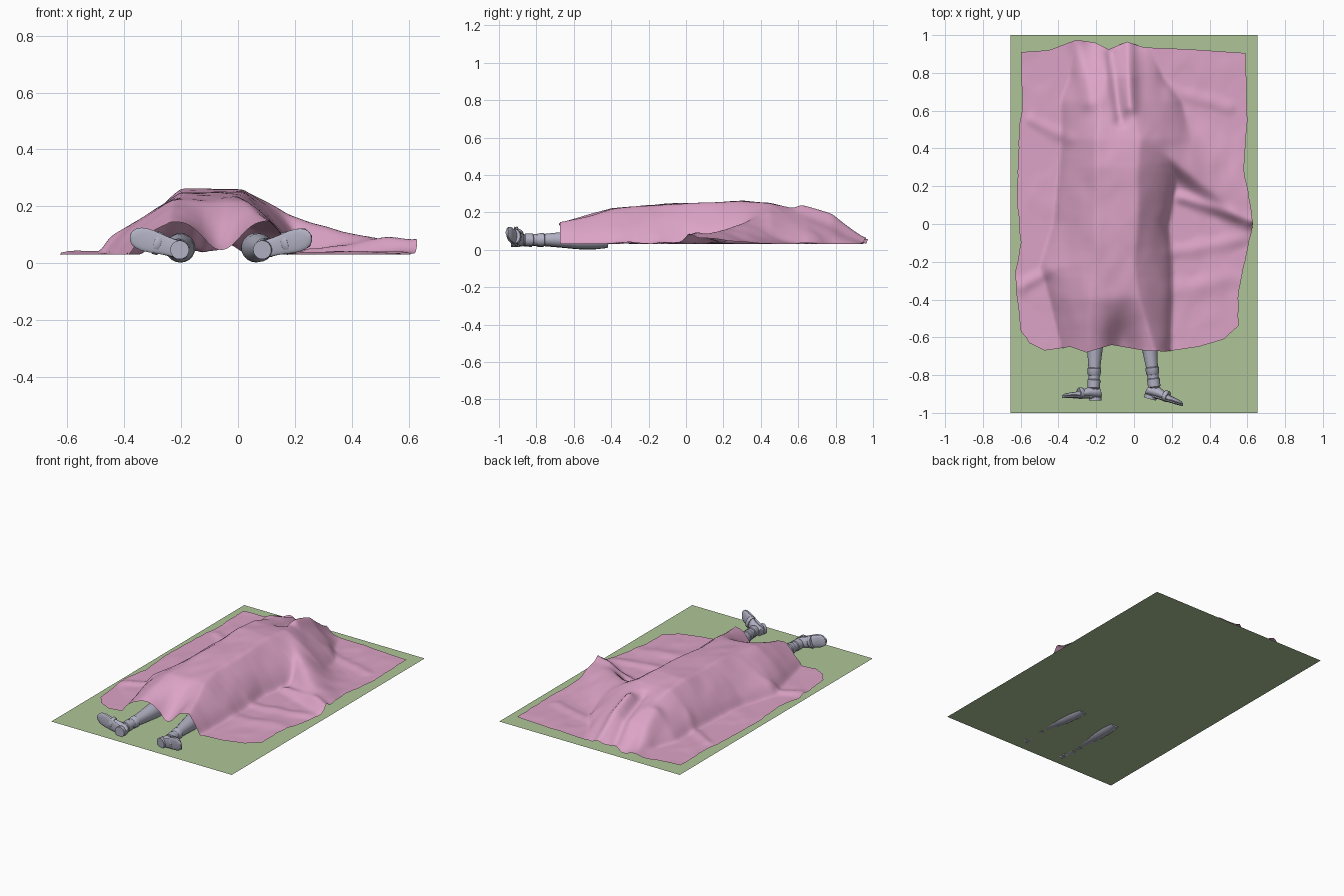
import bpy, bmesh, math
from mathutils import Vector, Matrix, noise

cube = bpy.data.objects.get("Cube")
if cube:
    bpy.data.objects.remove(cube, do_unlink=True)


def material(name, rgb):
    m = bpy.data.materials.new(name)
    m.use_nodes = True
    m.diffuse_color = (*rgb, 1)
    m.node_tree.nodes["Principled BSDF"].inputs["Base Color"].default_value = (*rgb, 1)
    return m


GREEN = material("grass green", (0.42, 0.56, 0.31))
PINK = material("sheet pink", (0.72, 0.37, 0.57))
GREY = material("lavender grey", (0.44, 0.44, 0.55))


def finish(name, bm, mat, angle=40):
    mesh = bpy.data.meshes.new(name)
    bm.to_mesh(mesh)
    bm.free()
    mesh.materials.append(mat)
    ob = bpy.data.objects.new(name, mesh)
    bpy.context.collection.objects.link(ob)
    bpy.ops.object.select_all(action="DESELECT")
    ob.select_set(True)
    bpy.context.view_layer.objects.active = ob
    bpy.ops.object.shade_smooth_by_angle(angle=math.radians(angle))
    return ob


def smooth(a, b, v):
    t = min(1, max(0, (v - a) / (b - a)))
    return t * t * (3 - 2 * t)


def along(rows, v):
    """Smooth interpolation through rows of (key, values...)."""
    if v <= rows[0][0]:
        return rows[0][1:]
    for a, b in zip(rows, rows[1:]):
        if v <= b[0]:
            t = (v - a[0]) / (b[0] - a[0])
            return [p + (q - p) * t for p, q in zip(a[1:], b[1:])]
    return rows[-1][1:]


# Ground
bm = bmesh.new()
bmesh.ops.create_grid(bm, x_segments=1, y_segments=1, size=1,
                      matrix=Matrix.Translation((0, 0, 0.02)) @ Matrix.Diagonal((0.655, 1, 1, 1)))
finish("ground", bm, GREEN)

# Sheet: y, left foot of slope, left crest, crest height, right crest, right foot
BODY = [(-0.70, -0.37, -0.24, 0.155, 0.12, 0.19),
        (-0.40, -0.44, -0.23, 0.235, 0.03, 0.20),
        (-0.22, -0.49, -0.20, 0.250, 0.00, 0.20),
        (0.00, -0.42, -0.20, 0.262, 0.02, 0.18),
        (0.30, -0.39, -0.20, 0.275, 0.02, 0.24),
        (0.45, -0.38, -0.20, 0.262, 0.03, 0.30),
        (0.65, -0.38, -0.17, 0.215, -0.02, 0.25),
        (0.78, -0.33, -0.15, 0.180, -0.03, 0.15),
        (0.96, -0.30, -0.12, 0.035, -0.03, 0.08)]
# Folds: start, end, height, width
FOLDS = [((-0.02, 0.62), (-0.03, 0.96), 0.03, 0.035),
         ((-0.07, 0.55), (-0.12, 0.90), -0.035, 0.03),
         ((-0.24, 0.65), (-0.30, 0.97), 0.03, 0.05),
         ((0.25, 0.14), (0.62, 0.02), 0.025, 0.03),
         ((0.20, 0.70), (0.50, 0.62), 0.012, 0.04),
         ((-0.34, 0.45), (-0.55, 0.55), 0.012, 0.03),
         ((-0.45, -0.25), (-0.60, -0.33), 0.015, 0.03),
         ((0.20, -0.35), (0.55, -0.28), 0.010, 0.05),
         ((0.20, -0.15), (0.58, -0.08), 0.012, 0.04)]
FLAT = 0.03


def segment(p, a, b):
    """Fraction along a segment and signed distance from it."""
    a, b = Vector(a), Vector(b)
    d = b - a
    t = min(1, max(0, (p - a).dot(d) / d.length_squared))
    off = p - (a + d * t)
    side = 1 if d.x * off.y - d.y * off.x > 0 else -1
    return t, side * off.length


def height(x, y):
    lf, lc, top, rc, rf = along(BODY, y)
    t = (x - lf) / (lc - lf) if x < lc else (rf - x) / (rf - rc) if x > rc else 1
    t = min(1, max(0, t))
    h = (top - FLAT) * (t ** 0.62)
    # sheet sags between the legs
    h -= 0.115 * math.exp(-((x + 0.06) / 0.085) ** 2) * smooth(-0.36, -0.67, y)
    # outstretched arm, gentle behind and steep in front
    p = Vector((x, y))
    t, d = segment(p, (0.06, 0.46), (0.60, 0.03))
    arm = (0.19 - 0.145 * t ** 0.75) * math.exp(-(d / (0.15 if d > 0 else 0.065)) ** 2)
    k = 0.03
    h = 0.5 * (h + arm + math.sqrt((h - arm) ** 2 + k * k)) - k / 2
    for a, b, size, width in FOLDS:
        d = segment(p, a, b)[1]
        h += size * math.exp(-(d / width) ** 2)
    ripple = noise.noise(Vector((x * 6, y * 4, 1))) + 0.5 * noise.noise(Vector((x * 13, y * 9, 4)))
    return FLAT + max(0, h + ripple * 0.008)


FRONT = [(-0.60, -0.57), (-0.56, -0.63), (-0.47, -0.67), (-0.33, -0.65), (-0.24, -0.68),
         (-0.10, -0.64), (0.08, -0.67), (0.20, -0.675), (0.38, -0.65), (0.52, -0.61), (0.60, -0.54)]
BACK = [(-0.60, 0.91), (-0.45, 0.92), (-0.30, 0.975), (-0.20, 0.96), (-0.13, 0.925),
        (-0.03, 0.965), (0.06, 0.935), (0.30, 0.925), (0.60, 0.905)]
LEFT = [(-0.60, -0.595), (-0.28, -0.63), (-0.10, -0.60), (0.15, -0.62), (0.45, -0.61), (0.65, -0.59), (0.92, -0.60)]
RIGHT = [(-0.60, 0.55), (-0.35, 0.555), (0.00, 0.63), (0.08, 0.62), (0.30, 0.58), (0.55, 0.60), (0.92, 0.59)]

NX, NY = 120, 150
bm = bmesh.new()
grid = []
for j in range(NY + 1):
    row = []
    for i in range(NX + 1):
        u, v = i / NX, j / NY
        ux = -0.6 + 1.2 * u
        y0, y1 = along(FRONT, ux)[0], along(BACK, ux)[0]
        y = y0 + (y1 - y0) * v
        x0, x1 = along(LEFT, y)[0], along(RIGHT, y)[0]
        edge = 0.006 * noise.noise(Vector((u * 3, y * 14, 7)))
        x = x0 + (x1 - x0) * u + edge
        row.append(bm.verts.new((x, y, height(x, y))))
    grid.append(row)
for a, b in zip(grid, grid[1:]):
    for i in range(NX):
        bm.faces.new((a[i], a[i + 1], b[i + 1], b[i]))
for _ in range(3):
    bmesh.ops.smooth_vert(bm, verts=[v for v in bm.verts if not v.is_boundary], factor=0.5,
                          use_axis_x=False, use_axis_y=False, use_axis_z=True)
finish("sheet", bm, PINK, 60)


def loft(name, rings, sides=20, matrix=Matrix(), angle=45):
    """Skin elliptical rings given as (centre, axis a, axis b)."""
    bm = bmesh.new()
    loops = []
    for c, a, b in rings:
        angles = [math.tau * k / sides for k in range(sides)]
        loops.append([bm.verts.new(Vector(c) + Vector(a) * math.cos(q) + Vector(b) * math.sin(q)) for q in angles])
    for p, q in zip(loops, loops[1:]):
        for k in range(sides):
            n = (k + 1) % sides
            bm.faces.new((p[k], p[n], q[n], q[k]))
    bm.faces.new(loops[0][::-1])
    bm.faces.new(loops[-1])
    bmesh.ops.recalc_face_normals(bm, faces=bm.faces)
    bm.transform(matrix)
    finish(name, bm, GREY, angle)


def limb(name, start, end, profile):
    """Round limb with (fraction, radius) profile."""
    start, end = Vector(start), Vector(end)
    d = (end - start).normalized()
    a = d.cross(Vector((0, 0, 1))).normalized()
    b = a.cross(d)
    loft(name, [(start.lerp(end, t), a * r, b * r) for t, r in profile])


def shoe(side, heel, toe_dir):
    """Loafer along local x, with its sole facing the front."""
    t = Vector(toe_dir).normalized()
    up = (Vector((0, 1, 0)) - t * t.y).normalized()
    w = up.cross(t)
    m = Matrix((t, w, up)).transposed().to_4x4()
    m.translation = Vector(heel)

    def outline(z, grow, x0, x1):
        bm_ring = []
        steps = 12
        for k in range(steps + 1):
            f = 0.5 - 0.5 * math.cos(math.pi * k / steps)
            x = x0 + (x1 - x0) * f
            wide = 0.031 + 0.010 * smooth(0.03, 0.13, x)
            cap = min(1, math.sqrt(max(0.01, 1 - abs(2 * f - 1) ** 5)))
            bm_ring.append(((x, 0, z), (0, wide * cap * grow, 0), (0, 0, 0.007)))
        return bm_ring

    loft(side + "_shoe_sole", outline(0.017, 1.0, -0.032, 0.182), 16, m)
    loft(side + "_shoe_heel", [((0, 0, z), (0.033, 0, 0), (0, 0.033, 0)) for z in (0, 0.02)], 20, m)
    upper = [(-0.030, 0.018, 0.040), (-0.024, 0.027, 0.062), (0.000, 0.031, 0.072),
             (0.035, 0.032, 0.072), (0.065, 0.034, 0.060), (0.100, 0.038, 0.046),
             (0.140, 0.039, 0.040), (0.165, 0.032, 0.034), (0.178, 0.016, 0.026)]
    loft(side + "_shoe_upper",
         [((x, 0, 0.018 + (h - 0.018) / 2), (0, r, 0), (0, 0, (h - 0.018) / 2)) for x, r, h in upper], 20, m)
    loft(side + "_shoe_strap",
         [((x, 0, 0.037), (0, r, 0), (0, 0, r * 0.75)) for x, r in ((0.07, 0.037), (0.073, 0.04), (0.09, 0.041), (0.093, 0.038))], 20, m)
    return m @ Vector((0.010, 0, 0.055))


# Lower legs with cuffs and shoes
LEGS = {"right": ((-0.205, -0.905 - 0.03, 0.047), (-0.95, 0.02, 0.28), (-0.20, -0.42, 0.055)),
        "left": ((0.085, -0.925, 0.047), (0.92, -0.27, 0.25), (0.055, -0.42, 0.055))}
for side, (heel, toe, knee) in LEGS.items():
    ankle = shoe(side, heel, toe)
    limb(side + "_lower_leg", knee, ankle,
         [(0, 0.045), (0.15, 0.052), (0.35, 0.050), (0.55, 0.040), (0.75, 0.031), (1, 0.028)])
    limb(side + "_sock_cuff", knee, ankle, [(0.74, 0.031), (0.75, 0.036), (0.82, 0.034), (0.83, 0.030)])
    limb(side + "_ankle_band", knee, ankle, [(0.87, 0.028), (0.88, 0.034), (0.97, 0.033), (0.98, 0.028)])
